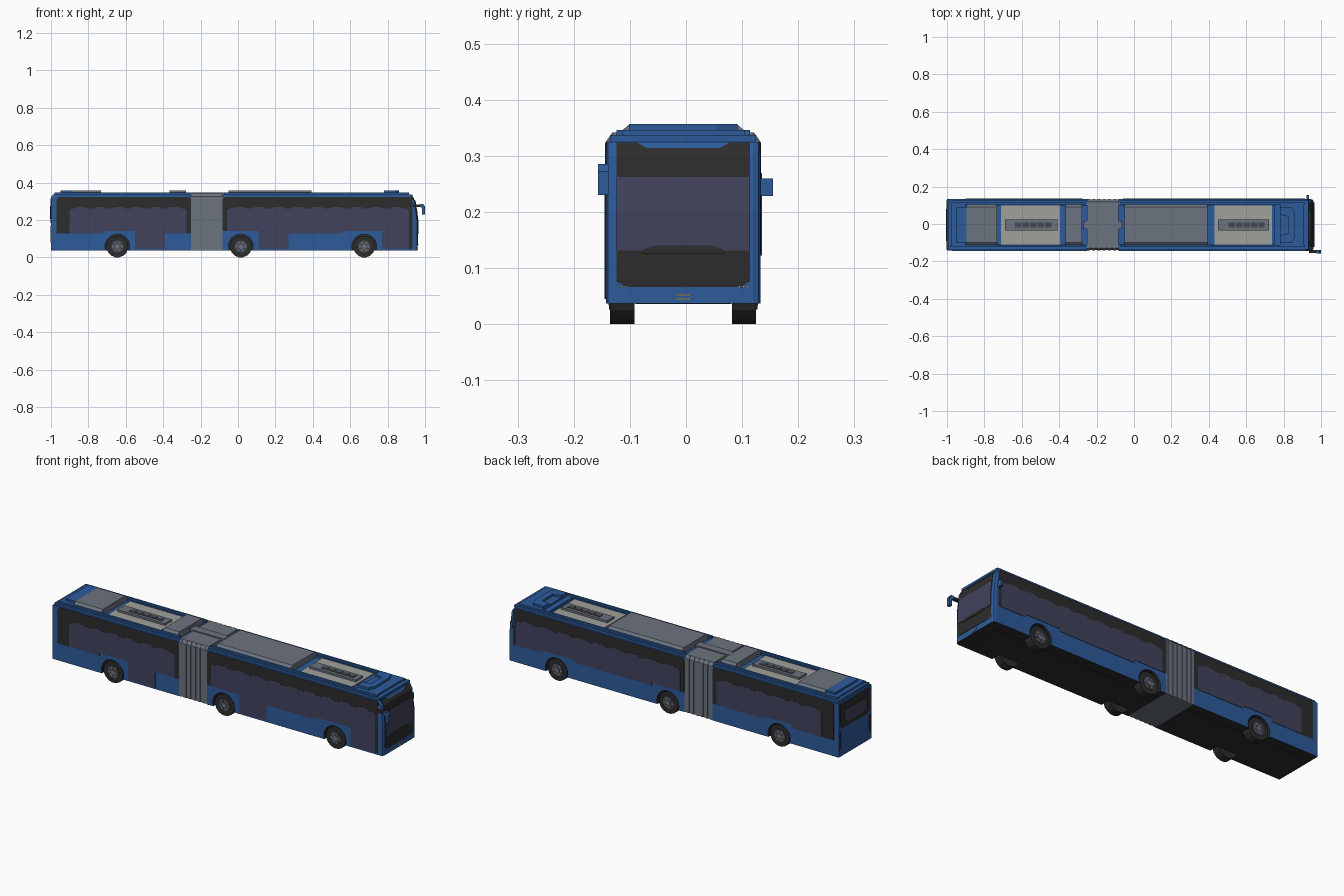
import bpy, bmesh, math
from mathutils import Vector

if "Cube" in bpy.data.objects:
    bpy.data.objects.remove(bpy.data.objects["Cube"])

CY = -0.005      # centre line of the body
HW = 0.138       # half width of the body


def material(name, rgb):
    lin = [((c / 255 + 0.055) / 1.055) ** 2.4 for c in rgb] + [1]
    m = bpy.data.materials.new(name)
    m.use_nodes = True
    m.diffuse_color = lin
    m.node_tree.nodes["Principled BSDF"].inputs["Base Color"].default_value = lin
    return m


BLUE = material("body blue", (44, 91, 155))
BLACK = material("trim black", (44, 44, 44))
GLASS = material("tinted glass", (65, 66, 92))
GREY = material("bellows grey", (108, 115, 126))
LIGHT = material("roof light grey", (160, 160, 155))
DARK = material("vent dark grey", (72, 75, 85))


def finish(bm, name, *mats):
    bmesh.ops.recalc_face_normals(bm, faces=bm.faces)
    me = bpy.data.meshes.new(name)
    bm.to_mesh(me)
    bm.free()
    for m in mats:
        me.materials.append(m)
    ob = bpy.data.objects.new(name, me)
    bpy.context.collection.objects.link(ob)
    return ob


def prism_bm(pts, axis, a, b):
    """Extrude a 2D outline along an axis; y is measured from the centre line."""
    bm = bmesh.new()
    place = {"x": lambda p: (a, p[0] + CY, p[1]),
             "y": lambda p: (p[0], a + CY, p[1]),
             "z": lambda p: (p[0], p[1] + CY, a)}[axis]
    face = bm.faces.new([bm.verts.new(place(p)) for p in pts])
    ext = bmesh.ops.extrude_face_region(bm, geom=[face])
    move = Vector([b - a if axis == k else 0 for k in "xyz"])
    bmesh.ops.translate(bm, vec=move, verts=[v for v in ext["geom"] if isinstance(v, bmesh.types.BMVert)])
    return bm


def prism(name, pts, axis, a, b, mat):
    return finish(prism_bm(pts, axis, a, b), name, mat)


def box(name, x0, x1, y0, y1, z0, z1, mat):
    return prism(name, [(x0, y0), (x1, y0), (x1, y1), (x0, y1)], "z", z0, z1, mat)


AXLES = [-0.645, 0.015, 0.675]
FLOOR, SHOULDER = 0.037, 0.325


# Body halves: side profile with wheel arches, extruded across the width
def body(name, x0, x1, top_end, nose):
    r, zc = 0.066, 0.058
    start = math.asin((zc - FLOOR) / r)
    pts = [(x0, FLOOR)]
    for ax in AXLES:
        if x0 < ax < x1:
            for i in range(15):
                t = math.pi + start - i / 14 * (math.pi + 2 * start)
                pts.append((ax + r * math.cos(t), zc + r * math.sin(t)))
    pts += [(x1, FLOOR)] + nose + [(top_end, SHOULDER), (x0, SHOULDER)]
    bm = prism_bm(pts, "y", -HW, HW)
    if nose:
        edges = [e for e in bm.edges if all(v.co.x > 0.92 for v in e.verts)
                 and abs(e.verts[0].co.y - e.verts[1].co.y) < 1e-4 and max(v.co.z for v in e.verts) > 0.1]
        bmesh.ops.bevel(bm, geom=edges, offset=0.014, segments=2, profile=0.5, affect="EDGES")
    bmesh.ops.recalc_face_normals(bm, faces=bm.faces)
    for f in bm.faces:   # underside and wheel arches are black
        c = f.calc_center_median()
        if abs(f.normal.y) < 0.5 and c.z < 0.13 and x0 + 0.005 < c.x < x1 - 0.03:
            f.material_index = 1
    return finish(bm, name, BLUE, BLACK)


body("rear_body", -1.0, -0.25, -0.25, [])
body("front_body", -0.083, 0.96, 0.93, [(0.96, 0.2), (0.948, 0.3)])
box("rear_underbody", -0.95, -0.26, -0.085, 0.085, 0.036, 0.15, BLACK)
box("front_underbody", -0.07, 0.9, -0.085, 0.085, 0.036, 0.15, BLACK)


# Bellows: pleated ring between the two halves
n = 12
step = 0.167 / n
for i in range(n):
    w = HW - (0.003 if i % 2 else 0)
    x = -0.25 + i * step
    prism(f"bellows_pleat_{i + 1}", [(-w, 0.038), (w, 0.038), (w, 0.325), (w - 0.012, 0.342),
                                     (0.012 - w, 0.342), (-w, 0.325)], "x", x, x + step, GREY)
box("bellows_roof_link", -0.27, -0.065, -0.022, 0.022, 0.335, 0.348, GREY)


# Side windows: black surround with a wavy-topped glass plate, stepped down at doors
def window_outline(x0, x1, z_top, steps, wave):
    pts, x = [], x0
    for end, z in steps:
        end = min(end, x1)
        pts += [(x, z), (end, z)]
        x = end
    pts += [(x1, z_top - 0.012), (x1 - 0.012, z_top)]
    if wave:
        count = round((x1 - x0) / 0.11)
        pitch = (x1 - x0 - 0.03) / count
        for i in range(count):
            x = x1 - 0.015 - i * pitch
            pts += [(x - 0.2 * pitch, z_top), (x - 0.3 * pitch, z_top + 0.008),
                    (x - 0.75 * pitch, z_top + 0.008), (x - 0.85 * pitch, z_top)]
    return pts + [(x0 + 0.012, z_top), (x0, z_top - 0.012)]


SIDES = {
    "right": (-1, [(-0.72, 0.128), (-0.55, 0.142), (-0.39, 0.045), (-0.25, 0.128)],
              [(0.11, 0.142), (0.27, 0.045), (0.56, 0.128), (0.77, 0.142), (0.945, 0.045)]),
    "left": (1, [(-0.72, 0.122), (-0.55, 0.142), (-0.25, 0.128)],
             [(0.11, 0.142), (0.56, 0.128), (0.77, 0.142), (0.945, 0.128)]),
}
for side, (s, rear, front) in SIDES.items():
    for part, steps, black, glass in (("rear", rear, (-0.97, -0.25), (-0.9, -0.275)),
                                      ("front", front, (-0.083, 0.932), (-0.06, 0.915))):
        prism(f"{side}_{part}_window_surround", window_outline(*black, 0.324, steps, False),
              "y", s * (HW - 0.001), s * (HW + 0.001), BLACK)
        prism(f"{side}_{part}_window_glass", window_outline(*glass, 0.261, steps, True),
              "y", s * (HW - 0.001), s * (HW + 0.002), GLASS)
    # Stepped roof rails
    for part, x0, x1 in (("rear", -0.99, -0.25), ("front", -0.083, 0.925)):
        lo, hi = sorted((s * 0.104, s * 0.13))
        box(f"{side}_{part}_rail_lower", x0, x1, lo, hi, 0.325, 0.337, BLUE)
        lo, hi = sorted((s * 0.108, s * 0.119))
        box(f"{side}_{part}_rail_upper", x0 + 0.01, x1 - 0.01, lo, hi, 0.337, 0.346, BLUE)
    # Rear lamp clusters and headlights
    lo, hi = sorted((s * 0.118, s * 0.134))
    box(f"{side}_rear_lamp", -1.003, -0.995, lo, hi, 0.08, 0.17, BLACK)
    for k in range(3):
        y = s * (0.1 + 0.008 * k)
        box(f"{side}_headlight_{k + 1}", 0.955, 0.965, y - 0.002, y + 0.002, 0.064, 0.069, LIGHT)


# Windscreen: plates that follow the leaning nose
def nose_x(z):
    if z <= 0.2:
        return 0.96
    return 0.96 - 0.12 * (z - 0.2) if z <= 0.3 else 0.948 - 0.72 * (z - 0.3)


def nose_plate(name, levels, lift, mat):
    bm = bmesh.new()
    rows = [[bm.verts.new((nose_x(z) + dx, s * w + CY, z)) for dx, s in
             ((lift, -1), (lift, 1), (-0.002, 1), (-0.002, -1))] for z, w in levels]
    for a, b in zip(rows, rows[1:]):
        for i in range(4):
            bm.faces.new((a[i], a[(i + 1) % 4], b[(i + 1) % 4], b[i]))
    bm.faces.new(rows[0])
    bm.faces.new(rows[-1])
    finish(bm, name, mat)


nose_plate("front_mask", [(0.066, 0.1), (0.076, 0.119), (0.2, 0.119), (0.3, 0.119), (0.324, 0.119)], 0.002, BLACK)
nose_plate("windscreen", [(0.131, 0.119), (0.2, 0.119), (0.262, 0.119)], 0.004, GLASS)
nose_plate("windscreen_lower_trim", [(0.125, 0.075), (0.134, 0.07), (0.14, 0.05)], 0.005, BLACK)
nose_plate("visor", [(0.314, 0.065), (0.325, 0.085)], 0.004, BLUE)
for k in range(2):
    box(f"front_plate_bar_{k + 1}", 0.958, 0.963, -0.015, 0.015, 0.043 + 0.007 * k, 0.047 + 0.007 * k, LIGHT)

# Rear window
prism("rear_window_surround", [(-0.11, 0.185), (0.11, 0.185), (0.127, 0.2), (0.127, 0.315),
                               (-0.127, 0.315), (-0.127, 0.2)], "x", -1.002, -0.998, BLACK)
prism("rear_window_glass", [(-0.06, 0.205), (0.06, 0.205), (0.085, 0.22), (0.085, 0.275),
                            (-0.085, 0.275), (-0.085, 0.22)], "x", -1.004, -0.998, GLASS)

# Roof end caps, stepped towards the middle
box("rear_cap_lower", -0.993, -0.9, -0.13, 0.13, 0.325, 0.337, BLUE)
box("rear_cap_middle", -0.975, -0.9, -0.119, 0.119, 0.337, 0.346, BLUE)
box("rear_cap_top", -0.95, -0.895, -0.097, 0.097, 0.346, 0.357, BLUE)
box("front_cap_lower", 0.75, 0.932, -0.13, 0.13, 0.325, 0.337, BLUE)
box("front_cap_middle", 0.78, 0.91, -0.119, 0.119, 0.337, 0.346, BLUE)
prism("front_cap_top", [(0.78, -0.097), (0.845, -0.097), (0.86, -0.06), (0.86, 0.06), (0.845, 0.097),
                        (0.78, 0.097), (0.78, 0.055), (0.825, 0.045), (0.825, -0.045), (0.78, -0.055)],
      "z", 0.346, 0.357, BLUE)

# Grey roof housings with a stepped edge
for name, x0, x1 in (("rear", -0.895, -0.732), ("middle", -0.366, -0.278), ("front", -0.05, 0.393)):
    prism(f"{name}_roof_housing", [(-0.108, 0.324), (0.108, 0.324), (0.108, 0.346), (0.095, 0.357),
                                   (-0.095, 0.357), (-0.108, 0.346)], "x", x0, x1, GREY)

# Recessed light panels, each with a raised vent pod
for name, x0, x1 in (("rear", -0.71, -0.395), ("front", 0.43, 0.738)):
    box(f"{name}_roof_panel", x0, x1, -0.106, 0.106, 0.322, 0.331, LIGHT)
    box(f"{name}_vent_pod", x0 + 0.02, x1 - 0.015, -0.03, 0.03, 0.331, 0.342, GREY)
    for k in range(5):
        x = x0 + 0.075 + 0.04 * k
        box(f"{name}_vent_{k + 1}", x, x + 0.034, -0.014, 0.014, 0.342, 0.345, DARK)

# Mirrors
box("right_mirror_arm", 0.935, 0.986, -0.15, -0.134, 0.27, 0.283, BLACK)
prism("right_mirror", [(0.975, 0.285), (0.99, 0.285), (1.0, 0.272), (1.0, 0.23), (0.984, 0.23),
                       (0.984, 0.262), (0.975, 0.27)], "y", -0.152, -0.133, BLUE)
box("left_mirror", 0.922, 0.936, 0.136, 0.16, 0.228, 0.26, BLUE)


# Wheels: tyre, rim and hub
def disc(name, x, y0, y1, r, sides, mat):
    pts = [(x + r * math.cos(2 * math.pi * (i + 0.5) / sides),
            0.058 + r * math.sin(2 * math.pi * (i + 0.5) / sides)) for i in range(sides)]
    prism(name, pts, "y", y0, y1, mat)


for label, ax in zip(("rear", "middle", "front"), AXLES):
    for side, s in (("right", -1), ("left", 1)):
        disc(f"{label}_{side}_tyre", ax, s * 0.087, s * 0.13, 0.0585, 16, BLACK)
        disc(f"{label}_{side}_rim", ax, s * 0.12, s * 0.132, 0.033, 12, DARK)
        disc(f"{label}_{side}_hub", ax, s * 0.125, s * 0.135, 0.013, 8, GREY)
        for k in range(6):
            t = k * math.pi / 3
            x, z = ax + 0.023 * math.cos(t), 0.058 + 0.023 * math.sin(t)
            prism(f"{label}_{side}_rim_bolt_{k + 1}", [(x - 0.005, z - 0.005), (x + 0.005, z - 0.005),
                  (x + 0.005, z + 0.005), (x - 0.005, z + 0.005)], "y", s * 0.125, s * 0.133, GREY)
